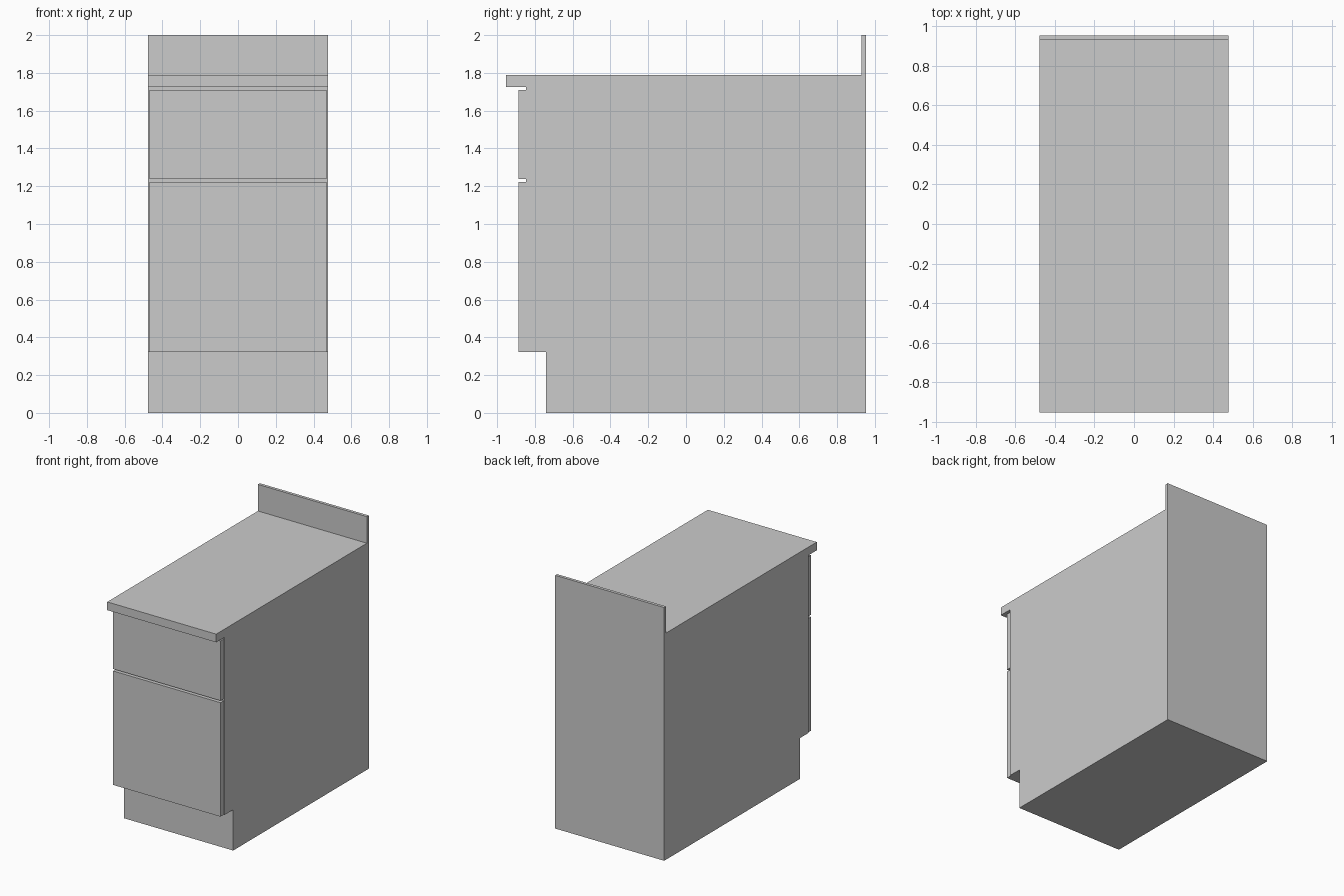
import bpy, bmesh

if "Cube" in bpy.data.objects:
    bpy.data.objects.remove(bpy.data.objects["Cube"])

HALF_W = 0.476        # half width of cabinet
FRONT_HALF_W = 0.469  # half width of drawer and door fronts


def extrude_profile(name, profile, half_width):
    """Extrude a closed (y, z) outline symmetrically along x."""
    bm = bmesh.new()
    face = bm.faces.new([bm.verts.new((-half_width, y, z)) for y, z in profile])
    result = bmesh.ops.extrude_face_region(bm, geom=[face])
    moved = [g for g in result["geom"] if isinstance(g, bmesh.types.BMVert)]
    bmesh.ops.translate(bm, verts=moved, vec=(2 * half_width, 0, 0))
    bmesh.ops.recalc_face_normals(bm, faces=bm.faces)
    mesh = bpy.data.meshes.new(name)
    bm.to_mesh(mesh)
    bm.free()
    obj = bpy.data.objects.new(name, mesh)
    bpy.context.collection.objects.link(obj)
    return obj


def front_panel(name, bottom, top, front=-0.888, back=-0.846):
    return extrude_profile(
        name, [(front, bottom), (back, bottom), (back, top), (front, top)], FRONT_HALF_W)


# Cabinet body with toe kick, overhanging worktop and backsplash
extrude_profile("cabinet_body", [
    (-0.74, 0.0), (0.952, 0.0), (0.952, 2.0), (0.928, 2.0),
    (0.928, 1.79), (-0.952, 1.79), (-0.952, 1.725), (-0.846, 1.725),
    (-0.846, 0.322), (-0.74, 0.322),
], HALF_W)

# Fronts
front_panel("drawer_front", 1.238, 1.709)
front_panel("door_front", 0.322, 1.222)
